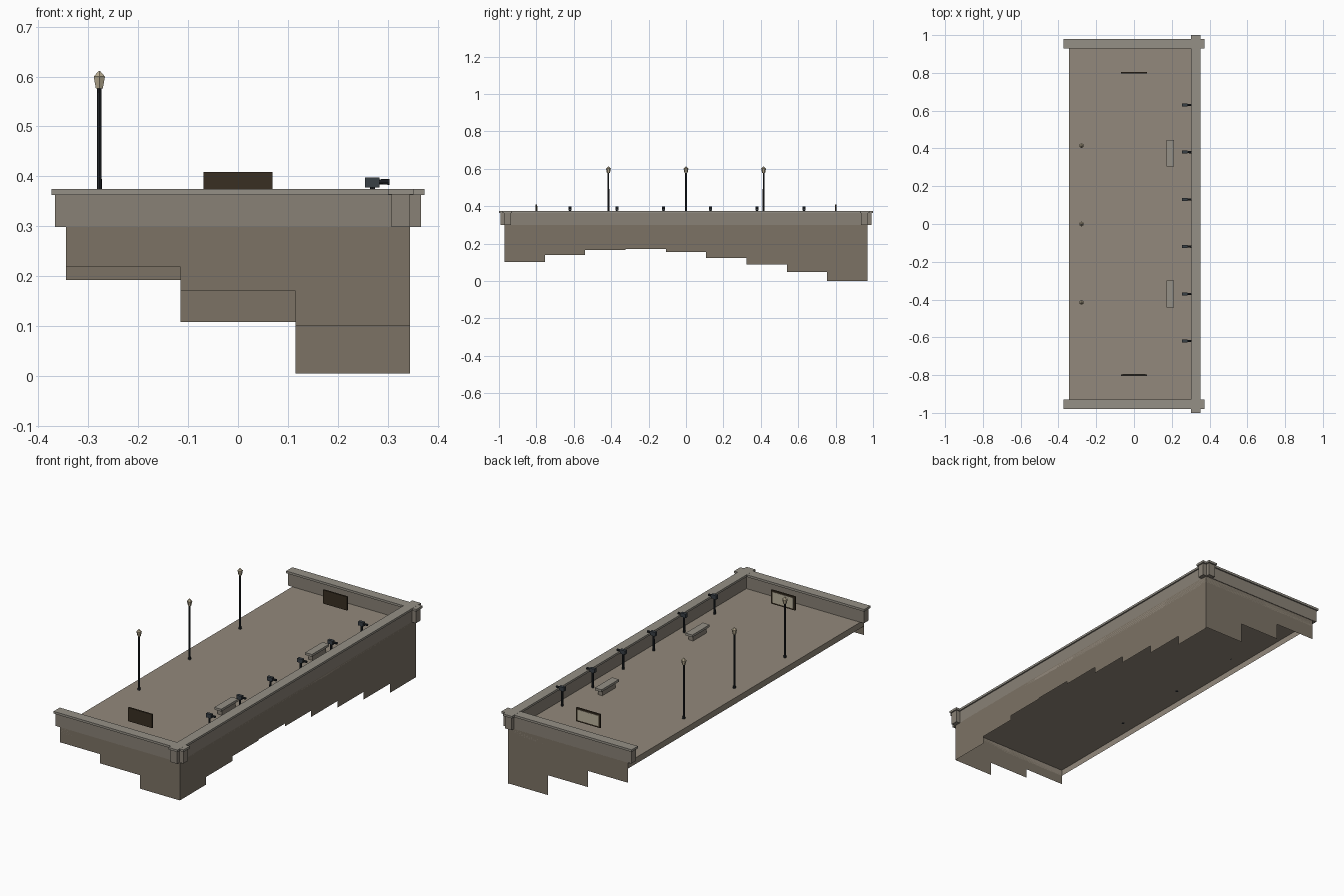
import bpy, bmesh, math
from mathutils import Matrix

if "Cube" in bpy.data.objects:
    bpy.data.objects.remove(bpy.data.objects["Cube"])

FLOOR = 0.297


def mat(name, r, g, b):
    m = bpy.data.materials.new(name)
    m.diffuse_color = (r, g, b, 1)
    m.use_nodes = True
    m.node_tree.nodes["Principled BSDF"].inputs["Base Color"].default_value = m.diffuse_color
    return m


STONE = mat("dark_stone", 0.20, 0.17, 0.13)
PARAPET = mat("parapet_stone", 0.25, 0.22, 0.18)
CAP = mat("cap_stone", 0.30, 0.28, 0.24)
PAVING = mat("paving", 0.29, 0.25, 0.20)
METAL = mat("dark_metal", 0.015, 0.018, 0.022)
STEEL = mat("blue_grey_metal", 0.04, 0.05, 0.06)
GLASS = mat("lamp_glass", 0.50, 0.43, 0.30)
BROWN = mat("brown_board", 0.04, 0.028, 0.016)
CREAM = mat("cream_panel", 0.50, 0.45, 0.34)


def finish(name, bm, material):
    me = bpy.data.meshes.new(name)
    bm.to_mesh(me)
    bm.free()
    me.materials.append(material)
    ob = bpy.data.objects.new(name, me)
    bpy.context.collection.objects.link(ob)
    return ob


def box(name, x, y, z, material, open_bottom=False):
    """Box given by (min, max) on each axis."""
    bm = bmesh.new()
    bmesh.ops.create_cube(bm, size=1)
    for v in bm.verts:
        v.co = [r[0] if c < 0 else r[1] for c, r in zip(v.co, (x, y, z))]
    if open_bottom:
        down = [f for f in bm.faces if all(v.co.z < z[0] + 1e-5 for v in f.verts)]
        bmesh.ops.delete(bm, geom=down, context='FACES_ONLY')
    return finish(name, bm, material)


def cone(name, x, y, z, r1, r2, material, n=8):
    bm = bmesh.new()
    bmesh.ops.create_cone(bm, cap_ends=True, segments=n, radius1=r1, radius2=r2,
                          depth=z[1] - z[0],
                          matrix=Matrix.Translation((x, y, (z[0] + z[1]) / 2)))
    return finish(name, bm, material)


def stepped_wall(name, half, bottoms, place, top, material, flip=False):
    """Single sheet with a stepped lower edge; place(t, z) gives the position."""
    bm = bmesh.new()
    w = 2 * half / len(bottoms)
    pts = []
    for i, b in enumerate(bottoms):
        pts += [(-half + i * w, b), (-half + (i + 1) * w, b)]
    pts += [(half, top), (-half, top)]
    f = bm.faces.new([bm.verts.new(place(t, z)) for t, z in pts])
    if flip:
        f.normal_flip()
    return finish(name, bm, material)


# Stepped retaining walls
stepped_wall("front_retaining_wall", 0.345, [0.218, 0.170, 0.100],
             lambda t, z: (t, -0.97, z), 0.30, STONE)
stepped_wall("back_retaining_wall", 0.345, [0.192, 0.108, 0.005],
             lambda t, z: (t, 0.97, z), 0.30, STONE, True)
stepped_wall("side_retaining_wall", 0.97,
             [0.100, 0.140, 0.165, 0.170, 0.155, 0.122, 0.088, 0.048, 0.0],
             lambda t, z: (0.345, t, z), 0.30, STONE)

# Paved floor with a shallow skirt
box("floor", (-0.345, 0.345), (-0.97, 0.97), (FLOOR - 0.032, FLOOR), PAVING, True)

# Parapets and their overhanging caps
box("side_parapet", (0.308, 0.345), (-0.992, 0.992), (0.298, 0.364), PARAPET)
box("side_parapet_cap", (0.301, 0.352), (-1.0, 1.0), (0.364, 0.375), CAP)
for side, s in (("front", -1), ("back", 1)):
    box(side + "_parapet", (-0.367, 0.367), sorted((s * 0.936, s * 0.973)), (0.298, 0.364), PARAPET)
    box(side + "_parapet_cap", (-0.374, 0.374), sorted((s * 0.929, s * 0.98)), (0.363, 0.3745), CAP)

# Lamp posts along the open edge
for i, y in enumerate((-0.415, 0.0, 0.415)):
    cone(f"lamp_base_{i}", -0.278, y, (FLOOR, FLOOR + 0.012), 0.008, 0.006, METAL)
    cone(f"lamp_pole_{i}", -0.278, y, (FLOOR, 0.577), 0.005, 0.0045, METAL)
    cone(f"lamp_head_{i}", -0.278, y, (0.576, 0.600), 0.008, 0.013, GLASS, 6)
    cone(f"lamp_roof_{i}", -0.278, y, (0.600, 0.611), 0.013, 0.002, GLASS, 6)

# Viewing telescopes facing over the side wall
for i in range(6):
    y = -0.62 + i * 0.25
    cone(f"telescope_pole_{i}", 0.270, y, (FLOOR, 0.380), 0.006, 0.005, METAL)
    box(f"telescope_body_{i}", (0.255, 0.284), (y - 0.008, y + 0.008), (0.378, 0.398), STEEL)
    tube = cone(f"telescope_tube_{i}", 0, 0, (0, 0.022), 0.005, 0.006, METAL)
    tube.rotation_euler = (0, math.pi / 2, 0)
    tube.location = (0.282, y, 0.389)

# Stone benches
for i, y in enumerate((-0.37, 0.375)):
    box(f"bench_base_{i}", (0.180, 0.205), (y - 0.055, y + 0.055), (FLOOR, 0.324), PARAPET)
    box(f"bench_seat_{i}", (0.173, 0.212), (y - 0.071, y + 0.071), (0.324, 0.336), CAP)

# Information boards with a blank panel on the rear face
for i, y in enumerate((-0.80, 0.80)):
    box(f"sign_board_{i}", (-0.069, 0.069), (y - 0.004, y + 0.004), (0.338, 0.409), BROWN)
    box(f"sign_panel_{i}", (-0.060, 0.060), (y + 0.004, y + 0.0055), (0.346, 0.401), CREAM)
